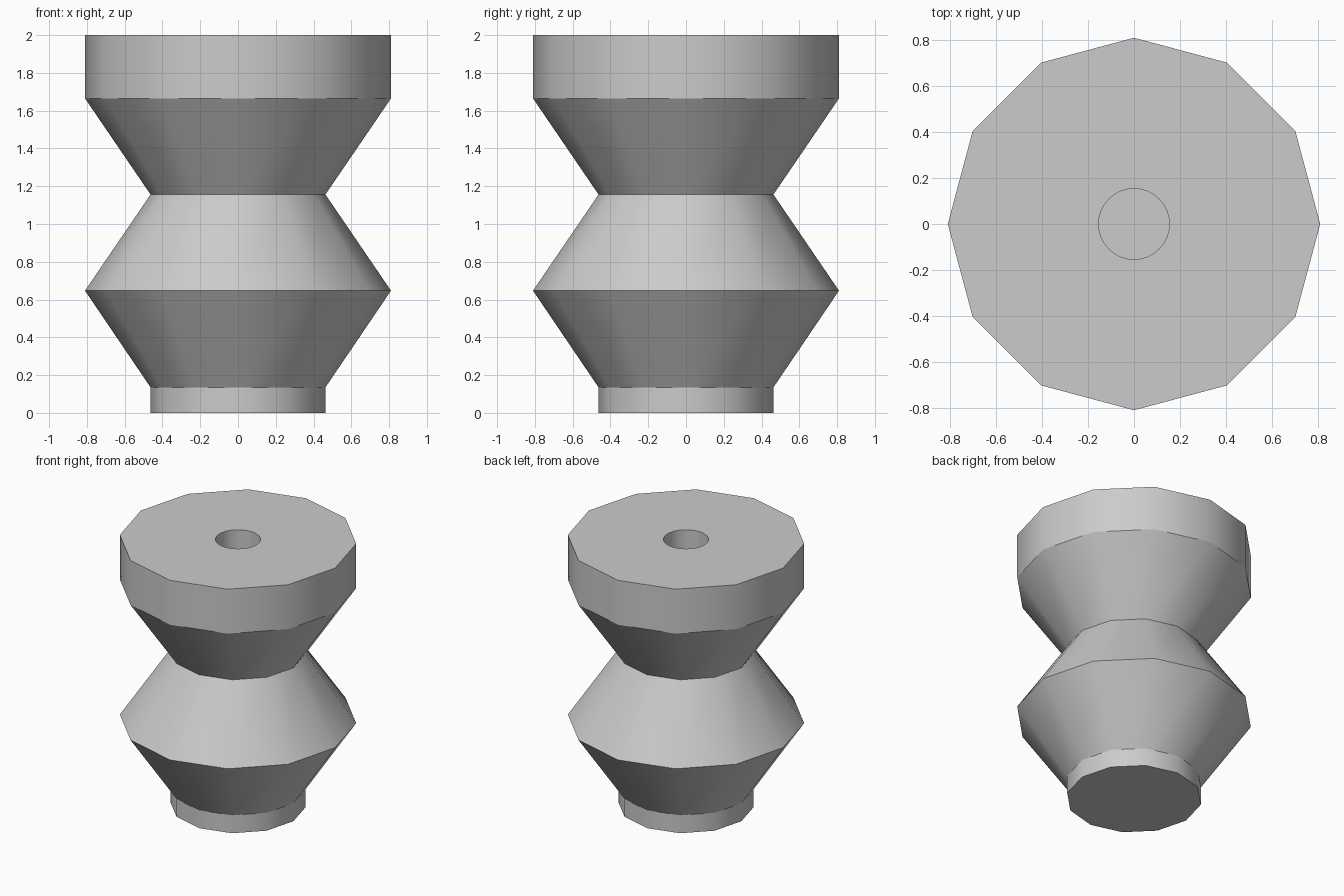
import bpy, bmesh, math

cube = bpy.data.objects.get("Cube")
if cube:
    bpy.data.objects.remove(cube, do_unlink=True)

SIDES = 12
WIDE, NARROW = 0.81, 0.463
HOLE_RADIUS, HOLE_DEPTH = 0.154, 0.6

# One flat grey for the whole body
grey = bpy.data.materials.new("plain grey")
grey.use_nodes = True
colour = (0.6, 0.6, 0.6, 1)
grey.diffuse_color = colour
grey.node_tree.nodes["Principled BSDF"].inputs["Base Color"].default_value = colour

# Body: stacked twelve-sided rings (radius, height), capped at both ends
profile = [(NARROW, 0), (NARROW, 0.135), (WIDE, 0.647), (NARROW, 1.156),
           (WIDE, 1.665), (WIDE, 2)]
bm = bmesh.new()
rings = []
for radius, z in profile:
    angles = [math.tau * i / SIDES for i in range(SIDES)]
    rings.append([bm.verts.new((radius * math.cos(a), radius * math.sin(a), z))
                  for a in angles])
for low, high in zip(rings, rings[1:]):
    for i in range(SIDES):
        j = (i + 1) % SIDES
        bm.faces.new((low[i], low[j], high[j], high[i]))
bm.faces.new(rings[0][::-1])
bm.faces.new(rings[-1])
mesh = bpy.data.meshes.new("turned_body")
bm.to_mesh(mesh)
bm.free()
mesh.materials.append(grey)
body = bpy.data.objects.new("turned_body", mesh)
bpy.context.collection.objects.link(body)

# Round blind hole in the middle of the top
bpy.ops.mesh.primitive_cylinder_add(vertices=32, radius=HOLE_RADIUS,
                                    depth=2 * HOLE_DEPTH, location=(0, 0, 2))
cutter = bpy.context.object
cutter.name = "hole_cutter"
cutter.hide_render = True
cutter.data.materials.append(grey)

bpy.ops.object.select_all(action='DESELECT')
body.select_set(True)
bpy.context.view_layer.objects.active = body
cut = body.modifiers.new("top_hole", 'BOOLEAN')
cut.operation = 'DIFFERENCE'
cut.solver = 'EXACT'
cut.object = cutter
bpy.ops.object.modifier_apply(modifier=cut.name)
bpy.data.objects.remove(cutter, do_unlink=True)

# Soft facets around the axis, crisp ring edges
bpy.ops.object.shade_smooth_by_angle(angle=math.radians(31))
